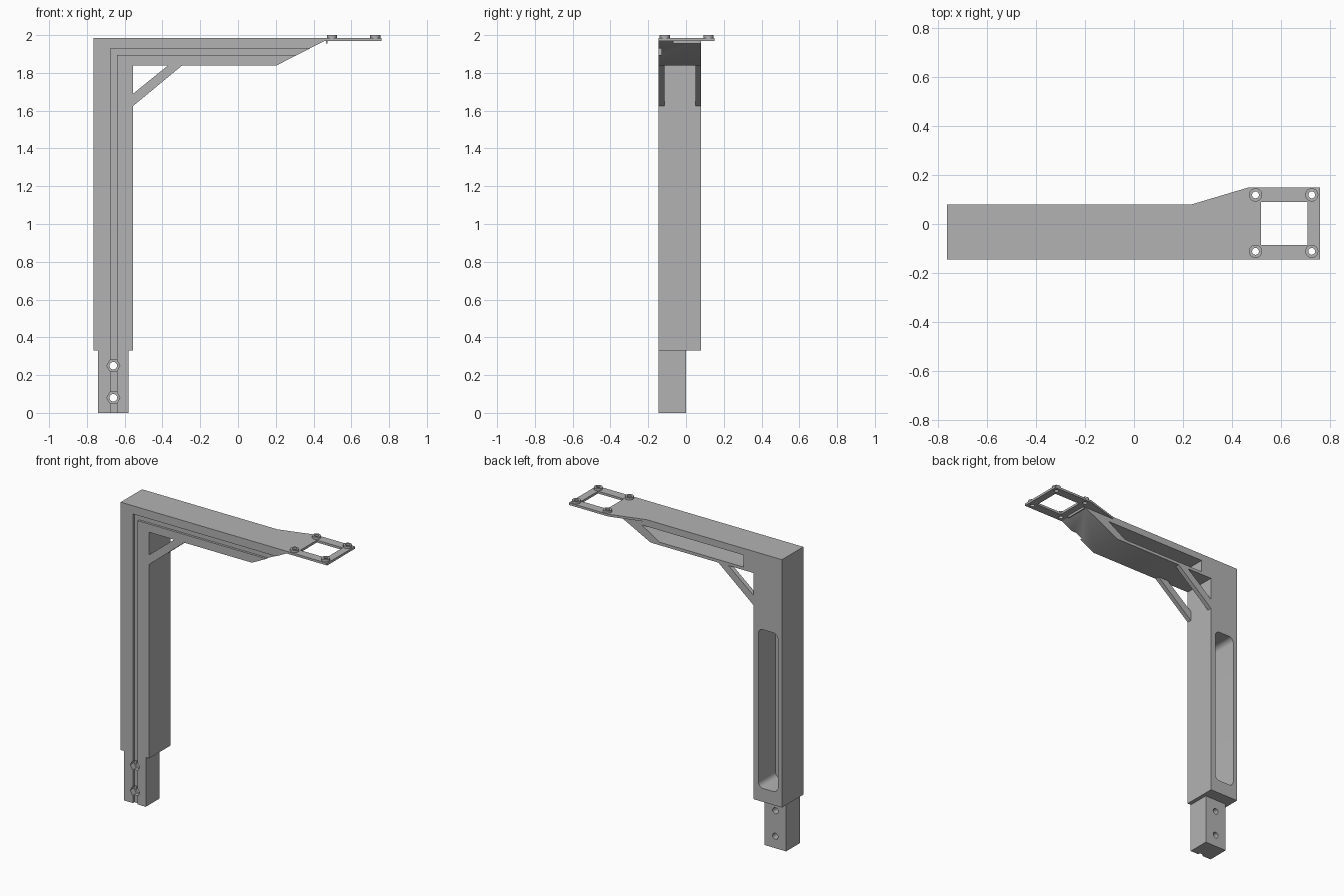
import bpy, bmesh, math
from mathutils import Vector

if "Cube" in bpy.data.objects:
    bpy.data.objects.remove(bpy.data.objects["Cube"], do_unlink=True)

grey = bpy.data.materials.new("plain grey")
grey.use_nodes = True
COLOUR = (0.45, 0.45, 0.45, 1)
grey.diffuse_color = COLOUR
grey.node_tree.nodes["Principled BSDF"].inputs["Base Color"].default_value = COLOUR

FRONT, BACK, TOP = -0.145, 0.08, 1.985


def prism(name, points, lo, hi, axis="y"):
    """Extrude a flat outline along y (points are x, z) or z (points are x, y)."""
    place = (lambda p, d: (p[0], d, p[1])) if axis == "y" else (lambda p, d: (p[0], p[1], d))
    bm = bmesh.new()
    face = bm.faces.new([bm.verts.new(place(p, lo)) for p in points])
    out = bmesh.ops.extrude_face_region(bm, geom=[face])
    moved = [v for v in out["geom"] if isinstance(v, bmesh.types.BMVert)]
    shift = Vector(place((0, 0), hi - lo))
    bmesh.ops.translate(bm, verts=moved, vec=shift)
    bmesh.ops.recalc_face_normals(bm, faces=bm.faces)
    mesh = bpy.data.meshes.new(name)
    bm.to_mesh(mesh)
    bm.free()
    mesh.materials.append(grey)
    obj = bpy.data.objects.new(name, mesh)
    bpy.context.collection.objects.link(obj)
    return obj


def box(x0, x1, v0, v1):
    return [(x0, v0), (x1, v0), (x1, v1), (x0, v1)]


def ring(x, v, r, n=24):
    return [(x + r * math.cos(2 * math.pi * i / n), v + r * math.sin(2 * math.pi * i / n))
            for i in range(n)]


def rounded(x0, x1, v0, v1, r, n=6):
    centres = [(x1 - r, v1 - r), (x0 + r, v1 - r), (x0 + r, v0 + r), (x1 - r, v0 + r)]
    return [(cx + r * math.cos(math.pi / 2 * (q + i / n)), cv + r * math.sin(math.pi / 2 * (q + i / n)))
            for q, (cx, cv) in enumerate(centres) for i in range(n + 1)]


def cut(obj, *cutters):
    """Subtract each cutter, bake the result and discard the cutter."""
    for cutter in cutters:
        mod = obj.modifiers.new("cut", "BOOLEAN")
        mod.operation, mod.solver, mod.object = "DIFFERENCE", "EXACT", cutter
        graph = bpy.context.evaluated_depsgraph_get()
        mesh = bpy.data.meshes.new_from_object(obj.evaluated_get(graph))
        obj.modifiers.clear()
        obj.data = mesh
        bpy.data.objects.remove(cutter, do_unlink=True)


def smooth(obj):
    bpy.ops.object.select_all(action="DESELECT")
    obj.select_set(True)
    bpy.context.view_layer.objects.active = obj
    bpy.ops.object.shade_smooth_by_angle(angle=math.radians(30))


# Cable channel running up the front and along the arm
def channel():
    path = [(-0.675, -0.1), (-0.64, -0.1), (-0.64, 1.895), (0.6, 1.895), (0.6, 1.93), (-0.675, 1.93)]
    return prism("channel_cutter", path, FRONT - 0.1, FRONT + 0.015)


# Column and arm in one bent profile, hollowed from the back
frame = prism("column_and_arm", [
    (-0.765, 0.33), (-0.555, 0.33), (-0.555, 1.84), (0.205, 1.84),
    (0.46, 1.97), (0.235, 1.97), (0.235, TOP), (-0.765, TOP)], FRONT, BACK)
cut(frame, channel(),
    prism("column_pocket", rounded(-0.735, -0.59, 0.42, 1.48, 0.035), -0.1, 0.2),
    prism("arm_pocket", [(-0.48, 1.86), (0.14, 1.86), (0.27, 1.94), (-0.48, 1.94)], -0.1, 0.2))
smooth(frame)

# Narrow foot with two bolt holes and hexagonal nut pockets
foot = prism("mounting_foot", box(-0.74, -0.58, 0, 0.33), FRONT, 0)
cut(foot, channel())
for z in (0.08, 0.25):
    cut(foot, prism("nut_pocket", ring(-0.66, z, 0.035, 6), FRONT - 0.1, FRONT + 0.04),
        prism("bolt_hole", ring(-0.66, z, 0.02), -0.3, 0.2))
smooth(foot)

# Pair of diagonal braces in the inner corner
for side, y in (("front", FRONT), ("back", BACK - 0.03)):
    prism(side + "_brace", [(-0.555, 1.625), (-0.295, 1.84), (-0.37, 1.84), (-0.555, 1.69)], y, y + 0.03)

# Flared end plate with a square window
plate = prism("end_plate", [
    (0.235, FRONT), (0.76, FRONT), (0.76, 0.15), (0.47, 0.15), (0.235, BACK)], 1.97, TOP, "z")
cut(plate, prism("window_cutter", box(0.52, 0.71, -0.085, 0.09), 1.9, 2.1, "z"))

# Raised screw bosses at the window corners
for x in (0.497, 0.727):
    for y in (-0.112, 0.119):
        hole = ring(x, y, 0.014)
        cut(plate, prism("screw_hole", hole, 1.9, 2.1, "z"))
        boss = prism("screw_boss", ring(x, y, 0.027), TOP, 2.0, "z")
        cut(boss, prism("screw_hole", hole, 1.9, 2.1, "z"))
        smooth(boss)
smooth(plate)

# Small lip under the plate
prism("plate_lip", box(0.467, 0.475, 1.955, 1.97), -0.07, BACK)
